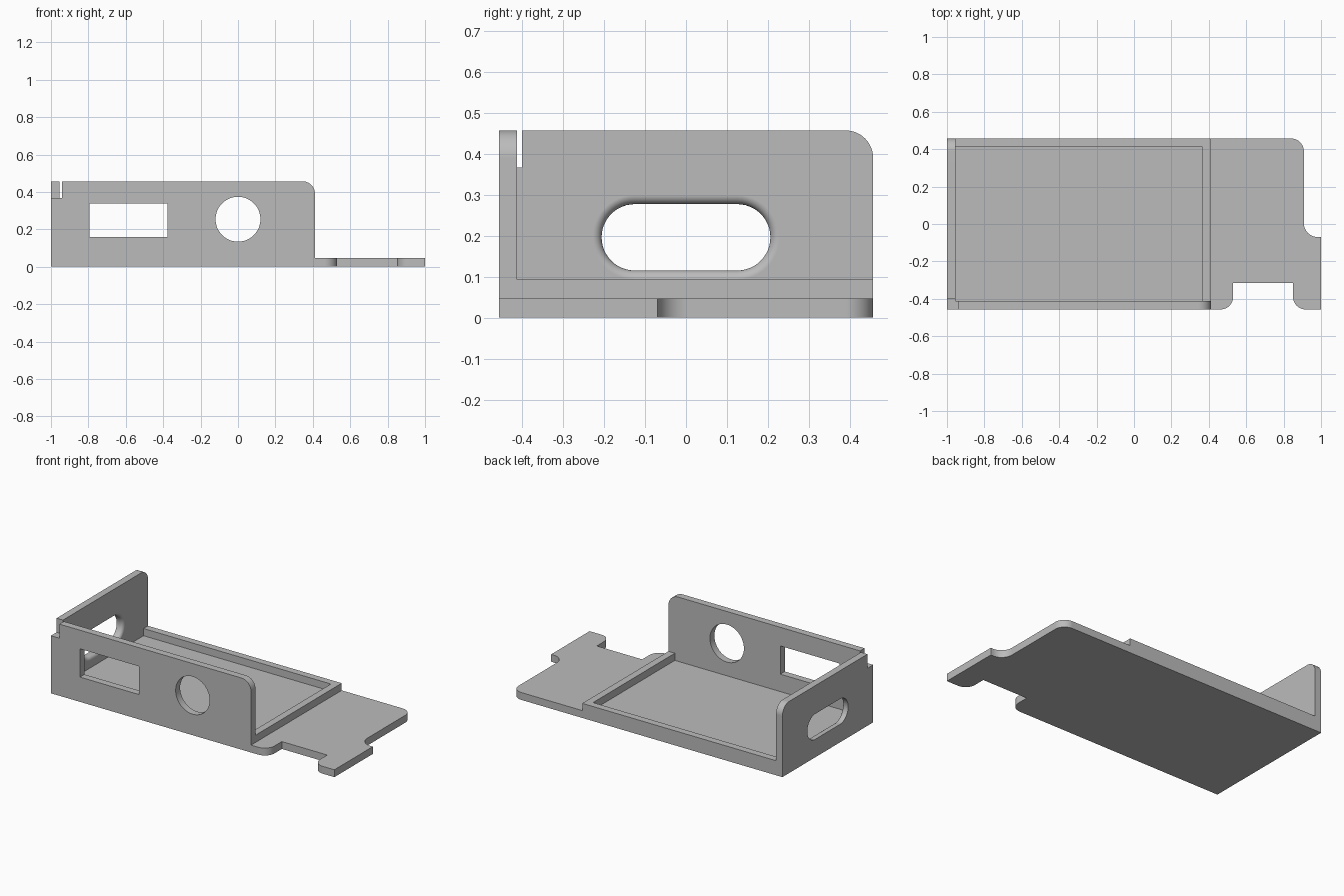
import bpy, bmesh, math
from mathutils import Vector

cube = bpy.data.objects.get("Cube")
if cube:
    bpy.data.objects.remove(cube, do_unlink=True)

grey = bpy.data.materials.new("plain_grey")
grey.use_nodes = True
colour = (0.5, 0.5, 0.5, 1)
grey.diffuse_color = colour
grey.node_tree.nodes["Principled BSDF"].inputs["Base Color"].default_value = colour

# Main dimensions
HALF = 0.457                    # half depth
TOP = 0.457                     # wall height
PLATE, RIM = 0.047, 0.093       # base plate and rim heights
LEFT, RIGHT = -1.0, 0.412       # tray ends in x
WALL = 0.045                    # wall thickness
STEP = 0.367                    # lowered corner height
INNER_X, INNER_Y = LEFT + WALL, -HALF + WALL


def outline(corners, steps=12):
    """Closed outline; a third value on a corner is its rounding radius."""
    pts = []
    n = len(corners)
    for i, c in enumerate(corners):
        p = Vector(c[:2])
        if len(c) == 2:
            pts.append(p)
            continue
        r = c[2]
        d1 = (Vector(corners[i - 1][:2]) - p).normalized()
        d2 = (Vector(corners[(i + 1) % n][:2]) - p).normalized()
        centre = p + (d1 + d2) * r
        for k in range(steps + 1):
            t = k * math.pi / 2 / steps
            pts.append(centre - (d2 * math.cos(t) + d1 * math.sin(t)) * r)
    return [p for i, p in enumerate(pts) if (p - pts[i - 1]).length > 1e-5]


def box_outline(u0, u1, v0, v1, r=None):
    extra = () if r is None else (r,)
    return outline([c + extra for c in ((u0, v0), (u1, v0), (u1, v1), (u0, v1))])


PLACE = {"x": lambda u, v, w: (w, u, v),
         "y": lambda u, v, w: (u, w, v),
         "z": lambda u, v, w: (u, v, w)}


def loft(name, rings, axis):
    """Capped solid through (offset, outline) rings along an axis."""
    bm = bmesh.new()
    loops = [[bm.verts.new(PLACE[axis](p.x, p.y, w)) for p in pts] for w, pts in rings]
    n = len(loops[0])
    for a, b in zip(loops, loops[1:]):
        for i in range(n):
            j = (i + 1) % n
            bm.faces.new((a[i], a[j], b[j], b[i]))
    bm.faces.new(loops[0])
    bm.faces.new(loops[-1])
    bmesh.ops.recalc_face_normals(bm, faces=bm.faces)
    mesh = bpy.data.meshes.new(name)
    bm.to_mesh(mesh)
    bm.free()
    mesh.materials.append(grey)
    obj = bpy.data.objects.new(name, mesh)
    bpy.context.collection.objects.link(obj)
    return obj


def prism(name, pts, axis, lo, hi):
    return loft(name, [(lo, pts), (hi, pts)], axis)


def cut(obj, cutter):
    """Subtract the cutter, bake the result and drop the cutter."""
    cutter.hide_render = True
    mod = obj.modifiers.new("cut", "BOOLEAN")
    mod.operation = "DIFFERENCE"
    mod.solver = "EXACT"
    mod.object = cutter
    bpy.context.view_layer.update()
    evaluated = obj.evaluated_get(bpy.context.evaluated_depsgraph_get())
    mesh = bpy.data.meshes.new_from_object(evaluated)
    obj.modifiers.clear()
    obj.data = mesh
    bpy.data.objects.remove(cutter, do_unlink=True)


# Base plate with the notched tongue
R = 0.068
base = prism("base_plate", outline([
    (LEFT, -HALF), (0.53, -HALF, R), (0.53, -0.315), (0.85, -0.315),
    (0.85, -HALF, R), (1, -HALF), (1, -0.07), (0.908, -0.07, 0.075),
    (0.908, HALF, R), (LEFT, HALF)]), "z", 0, PLATE)

# Low rim along the back and the tongue side
rim = prism("tray_rim", outline([
    (RIGHT, INNER_Y), (RIGHT, HALF), (INNER_X, HALF), (INNER_X, HALF - WALL),
    (RIGHT - WALL, HALF - WALL), (RIGHT - WALL, INNER_Y)]), "z", PLATE, RIM)

# Front wall with stepped corner, rectangular and round openings
front = prism("front_wall", outline([
    (LEFT, PLATE), (RIGHT, PLATE), (RIGHT, TOP, R), (-0.94, TOP),
    (-0.94, STEP), (LEFT, STEP)]), "y", -HALF, INNER_Y)
cut(front, prism("window_cutter", box_outline(-0.795, -0.377, 0.158, 0.338), "y", -0.6, -0.3))
cut(front, prism("hole_cutter", box_outline(-0.12, 0.12, 0.134, 0.374, 0.12), "y", -0.6, -0.3))

# End wall with stepped corner and a slot flared on the inside
end = prism("end_wall", outline([
    (INNER_Y, PLATE), (HALF, PLATE), (HALF, TOP, R), (-0.4, TOP),
    (-0.4, STEP), (INNER_Y, STEP)]), "x", LEFT, INNER_X)
FLARE = 0.022


def slot(e):
    return box_outline(-0.206 - e, 0.206 + e, 0.115 - e, 0.277 + e, 0.081 + e)


rings = [(LEFT - 0.1, slot(0))]
for k in range(7):
    a = k * math.pi / 12
    rings.append((INNER_X - FLARE * (1 - math.sin(a)), slot(FLARE * (1 - math.cos(a)))))
rings.append((INNER_X + 0.1, slot(FLARE)))
cut(end, loft("slot_cutter", rings, "x"))

# Smooth the rounded corners, keep the flats crisp
for obj in (base, rim, front, end):
    bpy.ops.object.select_all(action="DESELECT")
    obj.select_set(True)
    bpy.context.view_layer.objects.active = obj
    bpy.ops.object.shade_smooth_by_angle(angle=math.radians(30))
    mod = obj.modifiers.new("flat_normals", "WEIGHTED_NORMAL")
    mod.keep_sharp = True
